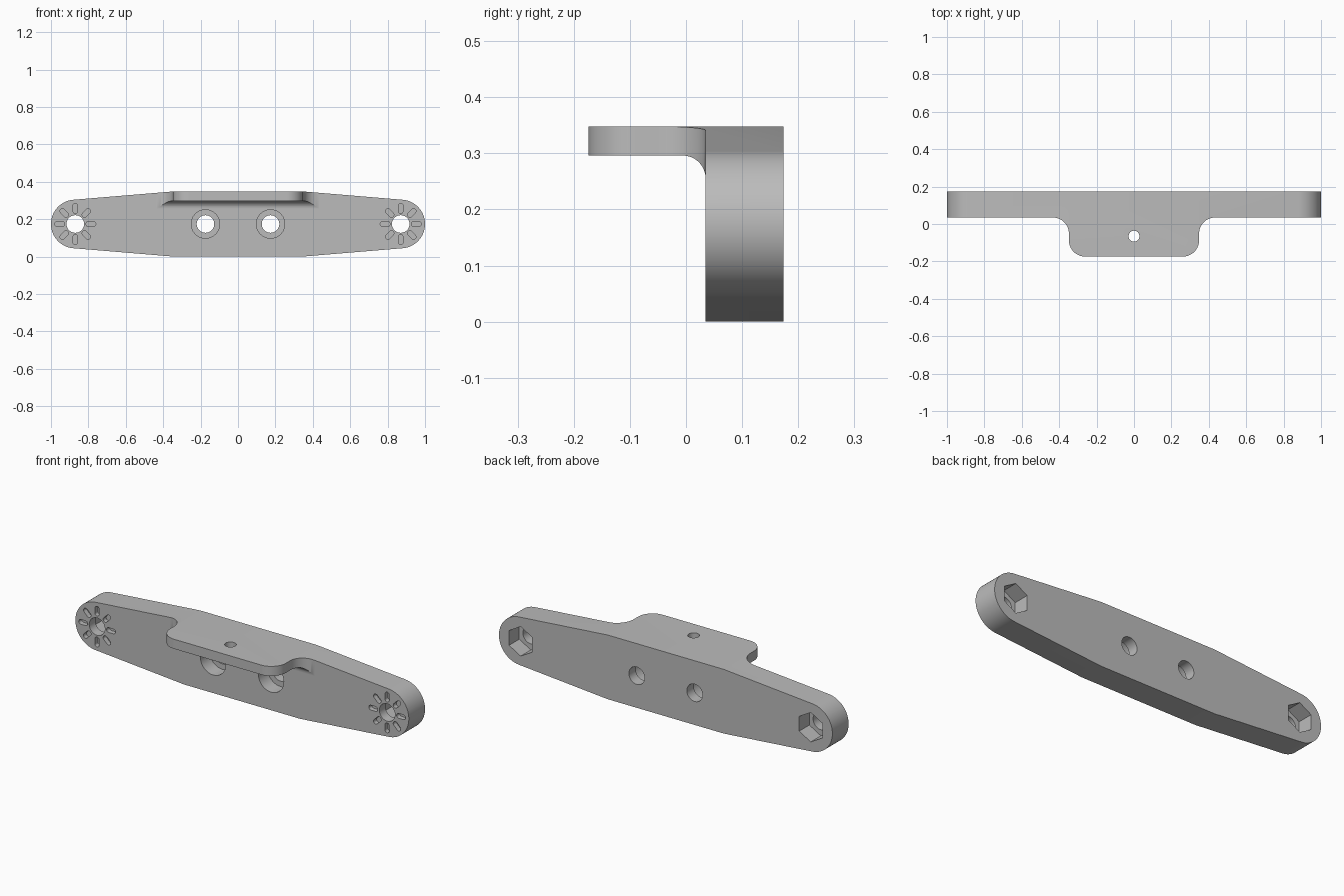
import bpy, bmesh
from math import sin, cos, pi, radians, atan2, acos, hypot

cube = bpy.data.objects.get("Cube")
if cube:
    bpy.data.objects.remove(cube, do_unlink=True)

# Main dimensions
MID = 0.174            # half height of the bar
BACK, FACE = 0.174, 0.035
END_X, END_R = 0.87, 0.13
TAB_X, TAB_R = 0.348, 0.087
TAB_UNDER, COVE = 0.296, 0.041
BORE = 0.047

grey = bpy.data.materials.new("plain grey")
grey.use_nodes = True
grey.diffuse_color = (0.5, 0.5, 0.5, 1)
grey.node_tree.nodes["Principled BSDF"].inputs["Base Color"].default_value = (0.5, 0.5, 0.5, 1)


def arc(cx, cy, r, a0, a1, n=16):
    """Points along an arc, angles in degrees."""
    steps = [radians(a0 + (a1 - a0) * i / n) for i in range(n + 1)]
    return [(cx + r * cos(a), cy + r * sin(a)) for a in steps]


def circle(cx, cy, r, n=48, turn=0):
    return arc(cx, cy, r, turn, turn + 360, n)[:-1]


def prism(name, outline, axis, lo, hi):
    """Extrude a flat outline along the x, y or z axis."""
    place = {"x": lambda u, v, t: (t, u, v),
             "y": lambda u, v, t: (u, t, v),
             "z": lambda u, v, t: (u, v, t)}[axis]
    bm = bmesh.new()
    face = bm.faces.new([bm.verts.new(place(u, v, lo)) for u, v in outline])
    out = bmesh.ops.extrude_face_region(bm, geom=[face])
    start, end = place(0, 0, lo), place(0, 0, hi)
    bmesh.ops.translate(bm, verts=[g for g in out["geom"] if isinstance(g, bmesh.types.BMVert)],
                        vec=[b - a for a, b in zip(start, end)])
    bmesh.ops.recalc_face_normals(bm, faces=bm.faces)
    mesh = bpy.data.meshes.new(name)
    bm.to_mesh(mesh)
    bm.free()
    mesh.materials.append(grey)
    obj = bpy.data.objects.new(name, mesh)
    bpy.context.collection.objects.link(obj)
    return obj


def combine(target, tool, operation="DIFFERENCE"):
    """Apply a boolean and discard the tool."""
    tool.hide_render = True
    mod = target.modifiers.new("shape", "BOOLEAN")
    mod.operation, mod.solver, mod.object = operation, "EXACT", tool
    bpy.context.view_layer.objects.active = target
    bpy.ops.object.modifier_apply(modifier=mod.name)
    bpy.data.objects.remove(tool, do_unlink=True)


# Front outline: straight middle tapering to tangent round ends
dx, dz = TAB_X - END_X, MID
tangent = math_angle = (atan2(dz, dx) - acos(END_R / hypot(dx, dz))) * 180 / pi
front = [(-TAB_X, 0), (TAB_X, 0)]
front += arc(END_X, MID, END_R, -tangent, tangent, 40)
front += [(TAB_X, 2 * MID), (-TAB_X, 2 * MID)]
front += arc(-END_X, MID, END_R, 180 - tangent, 180 + tangent, 40)
body = prism("bracket_body", front, "y", -0.3, BACK)

# Plan outline: bar strip with a round-cornered tab and flared roots
half = arc(TAB_X - TAB_R, -BACK + TAB_R, TAB_R, -90, 0)
half += arc(TAB_X + TAB_R, FACE - TAB_R, TAB_R, 180, 90)
half += [(1.2, FACE), (1.2, 0.3)]
plan = half + [(-x, y) for x, y in reversed(half)]
combine(body, prism("plan_tool", plan, "z", -0.2, 0.6), "INTERSECT")

# Side outline: thin tab joined to the face by a cove underneath
side = [(0.4, -0.1), (FACE, -0.1)]
side += arc(FACE - COVE, TAB_UNDER - COVE, COVE, 0, 90)
side += [(-0.4, TAB_UNDER), (-0.4, 0.5), (0.4, 0.5)]
combine(body, prism("side_tool", side, "x", -1.3, 1.3), "INTERSECT")

# Vertical pin hole through the tab
combine(body, prism("pin_hole", circle(0, -0.065, 0.029), "z", 0.2, 0.5))

for s in (-1, 1):
    # Counterbored middle holes
    combine(body, prism("bolt_hole", circle(s * MID, MID, BORE), "y", -0.1, 0.3))
    combine(body, prism("counterbore", circle(s * MID, MID, 0.076), "y", -0.1, FACE + 0.08))
    # End holes with hexagonal nut pockets at the back
    cx = s * END_X
    combine(body, prism("end_hole", circle(cx, MID, BORE), "y", -0.1, 0.3))
    combine(body, prism("nut_pocket", circle(cx, MID, 0.08, 6, 30), "y", BACK - 0.087, 0.3))
    # Ring of eight round-ended locking slots
    for k in range(8):
        a = k * 45
        c, d = cos(radians(a)), sin(radians(a))
        slot = arc(cx + 0.097 * c, MID + 0.097 * d, 0.013, a - 90, a + 90, 10)
        slot += arc(cx + 0.07 * c, MID + 0.07 * d, 0.013, a + 90, a + 270, 10)
        combine(body, prism("lock_slot", slot, "y", -0.1, FACE + 0.026))

# Smooth curves, crisp edges
bpy.ops.object.select_all(action="DESELECT")
body.select_set(True)
bpy.context.view_layer.objects.active = body
bpy.ops.object.shade_smooth_by_angle(angle=radians(20))
weighted = body.modifiers.new("even_shading", "WEIGHTED_NORMAL")
weighted.keep_sharp = True
